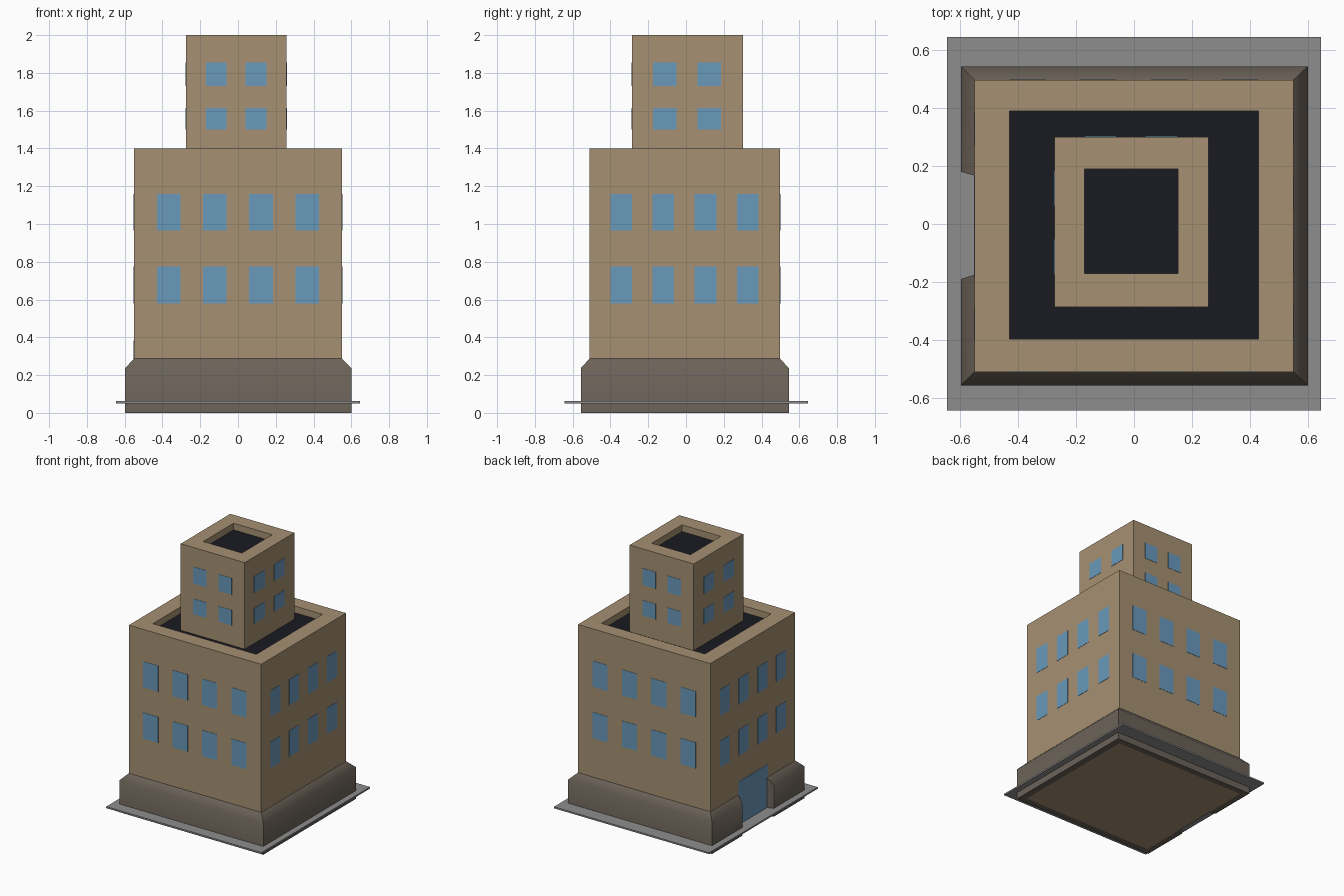
import bpy, bmesh, math

if "Cube" in bpy.data.objects:
    bpy.data.objects.remove(bpy.data.objects["Cube"])


def material(name, rgb):
    m = bpy.data.materials.new(name)
    m.diffuse_color = (*rgb, 1)
    m.use_nodes = True
    m.node_tree.nodes["Principled BSDF"].inputs["Base Color"].default_value = m.diffuse_color
    return m


STONE = material("stone", (0.38, 0.28, 0.17))
GLASS = material("glass", (0.14, 0.32, 0.50))
ROOF = material("roof", (0.01, 0.01, 0.016))
BASE = material("base", (0.15, 0.125, 0.10))
PAVE = material("paving", (0.27, 0.27, 0.27))


def finish(name, bm, *mats):
    bmesh.ops.recalc_face_normals(bm, faces=bm.faces)
    me = bpy.data.meshes.new(name)
    bm.to_mesh(me)
    bm.free()
    for m in mats:
        me.materials.append(m)
    ob = bpy.data.objects.new(name, me)
    bpy.context.collection.objects.link(ob)
    return ob


def add_box(bm, lo, hi):
    vs = bmesh.ops.create_cube(bm, size=1)["verts"]
    for v in vs:
        v.co = [(a + b) / 2 + c * (b - a) for a, b, c in zip(lo, hi, v.co)]


def bridge(bm, a, b):
    n = len(a)
    for i in range(n):
        j = (i + 1) % n
        bm.faces.new((a[i], a[j], b[j], b[i]))


# Block with a parapet around a sunken dark roof
def block(name, outer, inner, z0, z1, floor):
    bm = bmesh.new()
    rings = []
    for (x0, x1, y0, y1), z in ((outer, z0), (outer, z1), (inner, z1), (inner, floor)):
        rings.append([bm.verts.new(p) for p in
                      ((x0, y0, z), (x1, y0, z), (x1, y1, z), (x0, y1, z))])
    for a, b in zip(rings, rings[1:]):
        bridge(bm, a, b)
    bm.faces.new(rings[0])
    bm.faces.new(rings[-1]).material_index = 1
    return finish(name, bm, STONE, ROOF)


# Window panes on all four walls of a block
def windows(name, outer, xs, ys, w, d, rows):
    bm = bmesh.new()
    t = 0.002
    x0, x1, y0, y1 = outer
    for za, zb in rows:
        for x in xs:
            for y in (y0, y1):
                add_box(bm, (x - w / 2, y - t, za), (x + w / 2, y + t, zb))
        for y in ys:
            for x in (x0, x1):
                add_box(bm, (x - t, y - d / 2, za), (x + t, y + d / 2, zb))
    return finish(name, bm, GLASS)


MAIN = (-0.55, 0.55, -0.51, 0.497)
TOWER = (-0.275, 0.257, -0.287, 0.301)
block("main_building", MAIN, (-0.43, 0.43, -0.397, 0.39), 0, 1.40, 1.35)
block("tower", TOWER, (-0.17, 0.152, -0.17, 0.19), 1.35, 2.0, 1.95)
windows("main_windows", MAIN, (-0.367, -0.123, 0.122, 0.366),
        (-0.343, -0.121, 0.103, 0.327), 0.125, 0.115, ((0.58, 0.775), (0.965, 1.16)))
windows("tower_windows", TOWER, (-0.115, 0.095), (-0.113, 0.123),
        0.11, 0.123, ((1.50, 1.615), (1.73, 1.855)))

# Entrance door on the left wall
bm = bmesh.new()
add_box(bm, (-0.552, -0.185, 0), (-0.548, 0.165, 0.383))
finish("door", bm, GLASS)

# Chamfered plinth swept round the walls, open at the door
inner = [(-0.55, -0.175), (-0.55, -0.51), (0.55, -0.51),
         (0.55, 0.497), (-0.55, 0.497), (-0.55, 0.167)]
outer = [(-0.597, -0.19), (-0.597, -0.557), (0.6, -0.557),
         (0.6, 0.544), (-0.597, 0.544), (-0.597, 0.18)]
bm = bmesh.new()
sections = [[bm.verts.new((*i, 0)), bm.verts.new((*o, 0)),
             bm.verts.new((*o, 0.238)), bm.verts.new((*i, 0.287))]
            for i, o in zip(inner, outer)]
for a, b in zip(sections, sections[1:]):
    bridge(bm, a, b)
bm.faces.new(sections[0])
bm.faces.new(sections[-1])
plinth = finish("plinth", bm, BASE)
bpy.context.view_layer.objects.active = plinth
plinth.select_set(True)
bpy.ops.object.shade_smooth_by_angle(angle=math.radians(55))

# Pavement slab
bm = bmesh.new()
add_box(bm, (-0.645, -0.643, 0.05), (0.645, 0.646, 0.062))
finish("pavement", bm, PAVE)
